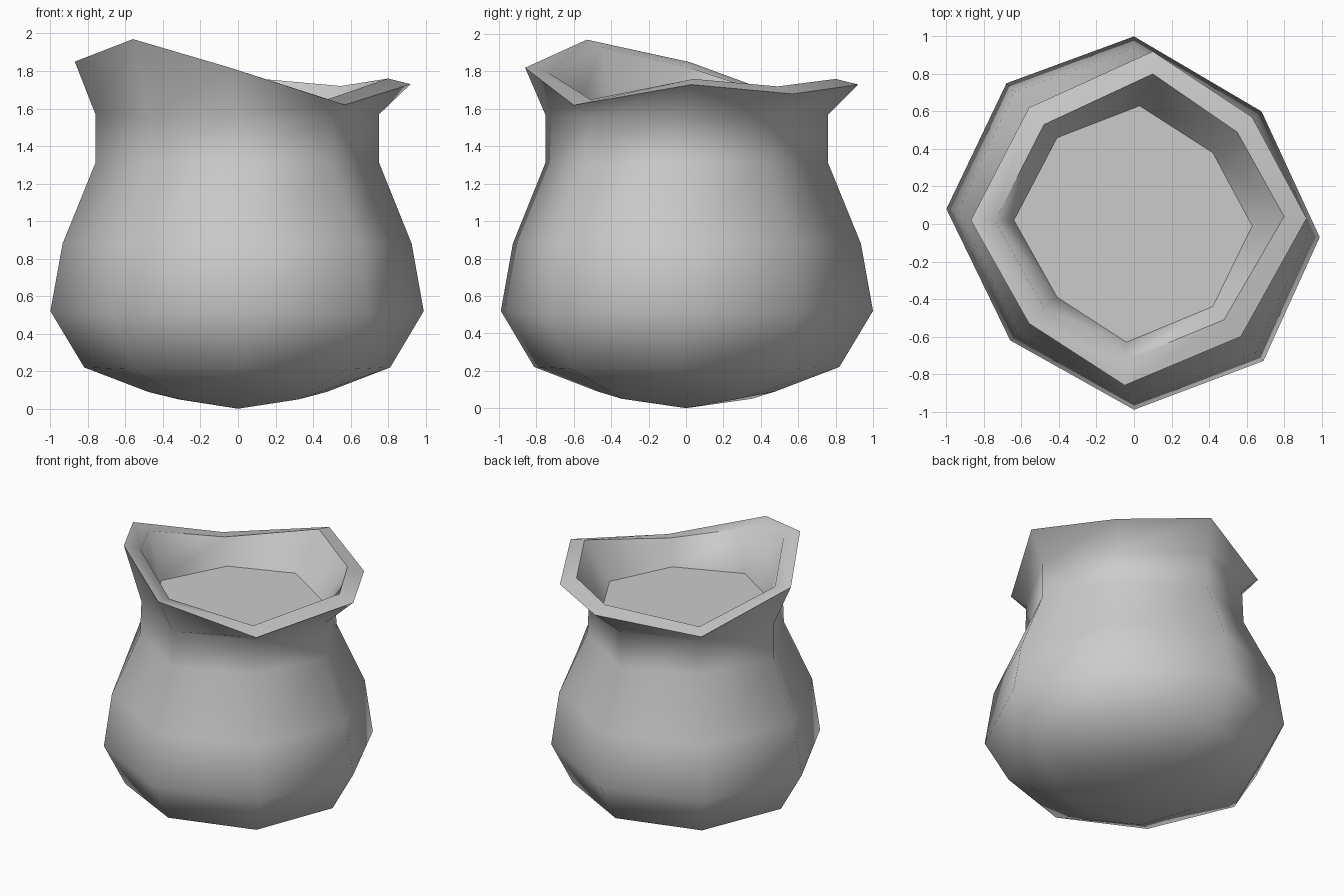
import bpy
import bmesh
import math

cube = bpy.data.objects.get("Cube")
if cube:
    bpy.data.objects.remove(cube, do_unlink=True)

grey = bpy.data.materials.new("plain grey")
grey.use_nodes = True
colour = (0.6, 0.6, 0.6, 1)
grey.diffuse_color = colour
grey.node_tree.nodes["Principled BSDF"].inputs["Base Color"].default_value = colour

# Slightly uneven eight-sided outlines, counter-clockwise from +x
BELLY = [(.99, -.07), (.68, .60), (0, 1), (-.68, .75),
         (-1, .08), (-.66, -.62), (0, -.99), (.69, -.73)]
RIM_OUT = [(.92, .03, 1.73), (.63, .57, 1.68), (.10, .92, 1.73), (-.56, .62, 1.63),
           (-.87, .02, 1.85), (-.56, -.53, 1.97), (-.05, -.86, 1.82), (.57, -.60, 1.62)]
RIM_IN = [(.80, .04, 1.76), (.55, .49, 1.72), (.10, .80, 1.76), (-.48, .53, 1.65),
          (-.74, .02, 1.82), (-.48, -.45, 1.93), (-.05, -.73, 1.79), (.48, -.51, 1.65)]
FILL = [(.63, -.01), (.42, .38), (.03, .63), (-.41, .46),
        (-.64, .02), (-.41, -.39), (-.04, -.63), (.42, -.44)]
FILL_Z = 1.48


def belly_ring(axis, diagonal, z_axis, z_diagonal):
    """Belly outline scaled separately at the axis and diagonal corners."""
    return [(x * (diagonal if i % 2 else axis), y * (diagonal if i % 2 else axis),
             z_diagonal if i % 2 else z_axis) for i, (x, y) in enumerate(BELLY)]


def finish(name, bm):
    mesh = bpy.data.meshes.new(name)
    bm.to_mesh(mesh)
    bm.free()
    mesh.materials.append(grey)
    obj = bpy.data.objects.new(name, mesh)
    bpy.context.collection.objects.link(obj)
    bpy.ops.object.select_all(action='DESELECT')
    obj.select_set(True)
    bpy.context.view_layer.objects.active = obj
    bpy.ops.object.shade_smooth_by_angle(angle=math.radians(60))
    return obj


# Pot wall: underside, belly, neck, flared rim and inner wall
rings = [
    belly_ring(.48, .47, .09, .05),
    belly_ring(.82, .84, .22, .21),
    belly_ring(1, 1, .52, .50),
    belly_ring(.935, .94, .88, .88),
    belly_ring(.76, .73, 1.31, 1.31),
    belly_ring(.76, .72, 1.57, 1.55),
    RIM_OUT,
    RIM_IN,
    [(x, y, FILL_Z) for x, y in FILL],
]
bm = bmesh.new()
loops = [[bm.verts.new(p) for p in ring] for ring in rings]
for low, high in zip(loops, loops[1:]):
    for i in range(8):
        j = (i + 1) % 8
        bm.faces.new((low[i], low[j], high[j], high[i]))
base = bm.verts.new((0, 0, 0))
for i in range(8):
    bm.faces.new((base, loops[0][(i + 1) % 8], loops[0][i]))
finish("pot_body", bm)

# Flat surface of the contents
bm = bmesh.new()
bm.faces.new([bm.verts.new((x, y, FILL_Z)) for x, y in FILL])
finish("contents_surface", bm)
